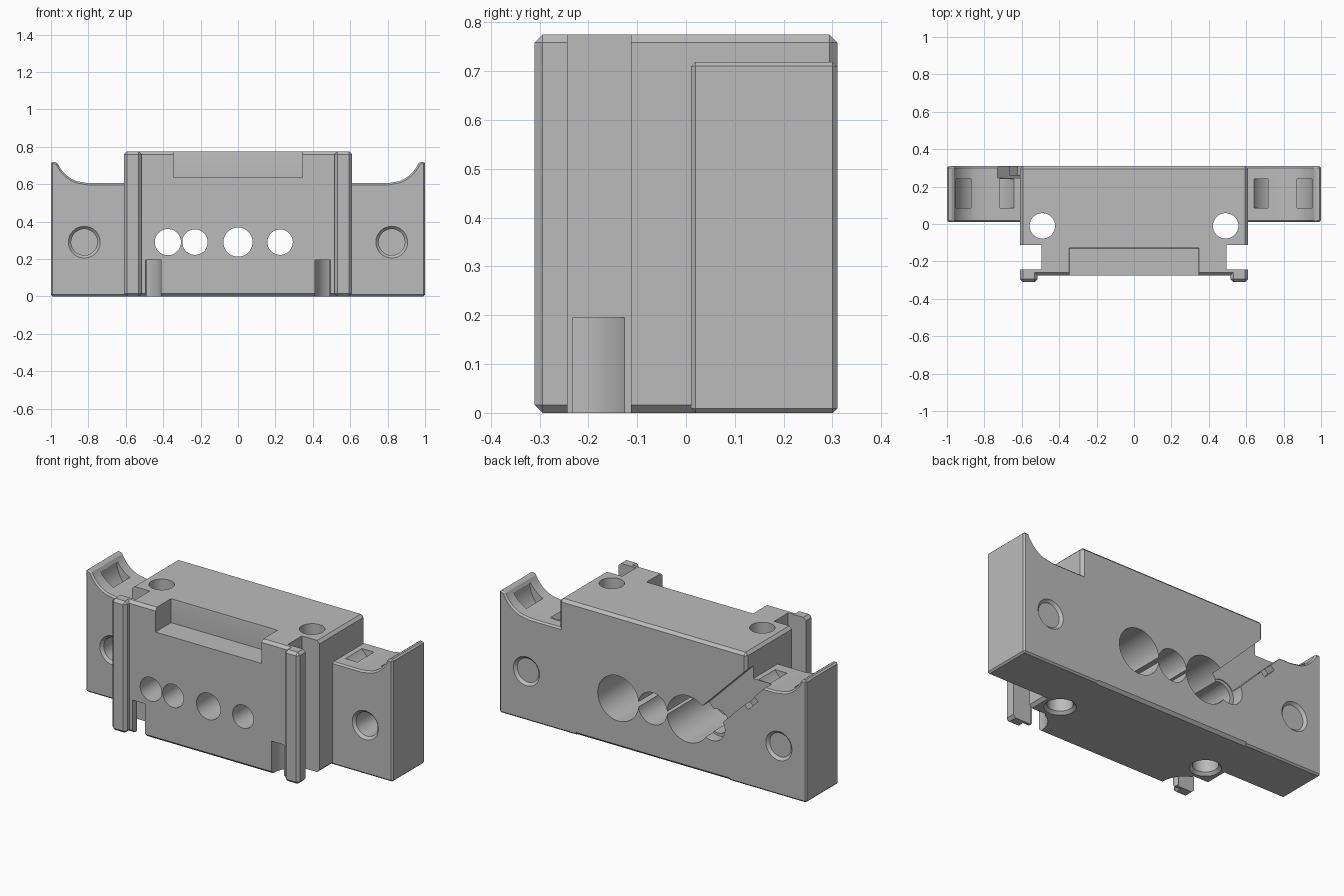
import bpy, bmesh
from math import radians, sin, cos, pi
from mathutils import Matrix, Vector

if "Cube" in bpy.data.objects:
    bpy.data.objects.remove(bpy.data.objects["Cube"])

grey = bpy.data.materials.new("plain_grey")
grey.use_nodes = True
grey.diffuse_color = (0.5, 0.5, 0.5, 1)
grey.node_tree.nodes["Principled BSDF"].inputs["Base Color"].default_value = (0.5, 0.5, 0.5, 1)

CHAMFER = 0.016


def make(name, bm):
    bmesh.ops.recalc_face_normals(bm, faces=bm.faces)
    mesh = bpy.data.meshes.new(name)
    bm.to_mesh(mesh)
    bm.free()
    mesh.materials.append(grey)
    obj = bpy.data.objects.new(name, mesh)
    bpy.context.collection.objects.link(obj)
    return obj


def prism(name, outline, low, high, axis="Z", keep=None):
    """Extrude an outline along Z or Y; chamfer convex edges accepted by keep."""
    def place(a, b, h):
        return (a, b, h) if axis == "Z" else (a, h, b)
    bm = bmesh.new()
    face = bm.faces.new([bm.verts.new(place(a, b, low)) for a, b in outline])
    ext = bmesh.ops.extrude_face_region(bm, geom=[face])["geom"]
    bmesh.ops.translate(bm, vec=place(0, 0, high - low),
                        verts=[v for v in ext if isinstance(v, bmesh.types.BMVert)])
    bmesh.ops.recalc_face_normals(bm, faces=bm.faces)
    if keep:
        edges = [e for e in bm.edges if e.calc_face_angle_signed() > radians(30)
                 and keep((e.verts[0].co + e.verts[1].co) / 2)]
        bmesh.ops.bevel(bm, geom=edges, offset=CHAMFER, segments=1,
                        affect="EDGES", clamp_overlap=True)
    return make(name, bm)


def box(x0, x1, y0, y1, z0, z1):
    return prism("box_cutter", [(x0, y0), (x1, y0), (x1, y1), (x0, y1)], z0, z1)


def bore(center, r0, r1, depth, axis):
    """Round or conical cutter centred on a point."""
    bm = bmesh.new()
    bmesh.ops.create_cone(bm, cap_ends=True, segments=48, radius1=r0, radius2=r1, depth=depth)
    rot = Matrix.Rotation(radians(-90), 4, "X") if axis == "Y" else Matrix()
    bmesh.ops.transform(bm, matrix=Matrix.Translation(center) @ rot, verts=bm.verts)
    return make("bore_cutter", bm)


def arc(cx, cy, r, a0, a1, n=20):
    steps = [radians(a0 + (a1 - a0) * i / n) for i in range(n + 1)]
    return [(cx + r * cos(a), cy + r * sin(a)) for a in steps]


def band(cx, cy, inner, outer, a0, a1):
    return arc(cx, cy, inner, a0, a1) + arc(cx, cy, outer, a1, a0)


def combine(target, tool, operation):
    mod = target.modifiers.new(operation, "BOOLEAN")
    mod.operation, mod.object, mod.solver = operation, tool, "EXACT"
    bpy.context.view_layer.objects.active = target
    bpy.ops.object.modifier_apply(modifier=mod.name)
    bpy.data.objects.remove(tool)


# Central block with narrowed neck and front flange
half = [(0.515, -0.275), (0.515, -0.31), (0.61, -0.31), (0.61, -0.243),
        (0.495, -0.243), (0.495, -0.113), (0.61, -0.113), (0.61, 0.31)]
plan = half + [(-x, y) for x, y in reversed(half)]
mount = prism("mount_block", plan, 0, 0.775, "Z",
              lambda m: not (-0.26 < m.y < -0.1 and (abs(m.x) < 0.6 or 0.1 < m.z < 0.7)))

# Scooped side wings
for side in (1, -1):
    scoop = arc(0.80, 0.785, 0.18, 290, 338, 16)
    profile = [(0.5, 0), (1, 0), (1, 0.72)] + scoop[::-1] + [(0.80, 0.605), (0.5, 0.605)]
    wing = prism("side_wing", [(side * x, z) for x, z in profile], 0.01, 0.31, "Y",
                 lambda m: abs(m.x) > 0.51)
    combine(mount, wing, "UNION")

cutters = []
# Top pocket with chamfered rim
cutters.append(box(-0.345, 0.345, -0.4, -0.13, 0.635, 0.9))
rim = box(-0.36, 0.36, -0.4, -0.113, 0.76, 0.9)
for v in rim.data.vertices:
    if v.co.z < 0.8:
        v.co.x *= 0.345 / 0.36
        v.co.y = min(v.co.y, -0.13)
cutters.append(rim)

# Through bores and wide rear counterbores
for x, r in ((-0.375, 0.07), (-0.23, 0.068), (0, 0.078), (0.225, 0.068)):
    cutters.append(bore((x, 0, 0.29), r, r, 1, "Y"))
for x, r in ((-0.23, 0.137), (0, 0.094), (0.225, 0.133)):
    cutters.append(bore((x, 0.16, 0.29), r, r, 0.48, "Y"))

for s in (1, -1):
    # Countersunk wing bolt holes and vertical holes
    wx = 0.822 * s
    cutters += [bore((wx, 0.15, 0.29), 0.07, 0.07, 0.6, "Y"),
                bore((wx, 0.01, 0.29), 0.1, 0.07, 0.03, "Y"),
                bore((wx, 0.31, 0.29), 0.07, 0.1, 0.03, "Y"),
                bore((0.49 * s, -0.01, 0.4), 0.068, 0.068, 1.2, "Z"),
                bore((0.49 * s, -0.01, 0), 0.1, 0.068, 0.032, "Z")]
    # Curved strap slots under the scoops
    ring = band(0.787, 0.69, 0.11, 0.17, 180, 360)
    cutters.append(prism("strap_cutter", [(s * x, z) for x, z in ring], 0.085, 0.24, "Y"))
    # Curved strap slots in the flange
    ring = band(0.55, -0.255, 0.06, 0.14, 200, 90)
    cutters.append(prism("clip_cutter", [(s * x, y) for x, y in ring], -0.1, 0.195))

# Diagonal cable channel on the rear
cutters.append(bore((-0.385, 0.30, 0.29), 0.085, 0.085, 0.12, "Y"))


def diagonal(start, end, low, high, depth):
    def at(u, v):
        return (-0.36 - (u + v) * sin(pi / 4), 0.33 + (u - v) * sin(pi / 4))
    return prism("channel_cutter", [at(start, low), at(end, low), at(end, high), at(start, high)],
                 depth, 0.5, "Y")


cutters.append(diagonal(0, 0.56, -0.07, 0.067, 0.245))
cutters.append(diagonal(0.27, 0.36, -0.06, 0.1, 0.26))

for tool in cutters:
    tool.hide_render = True
    combine(mount, tool, "DIFFERENCE")

bpy.ops.object.select_all(action="DESELECT")
mount.select_set(True)
bpy.context.view_layer.objects.active = mount
bpy.ops.object.shade_smooth_by_angle(angle=radians(25))
